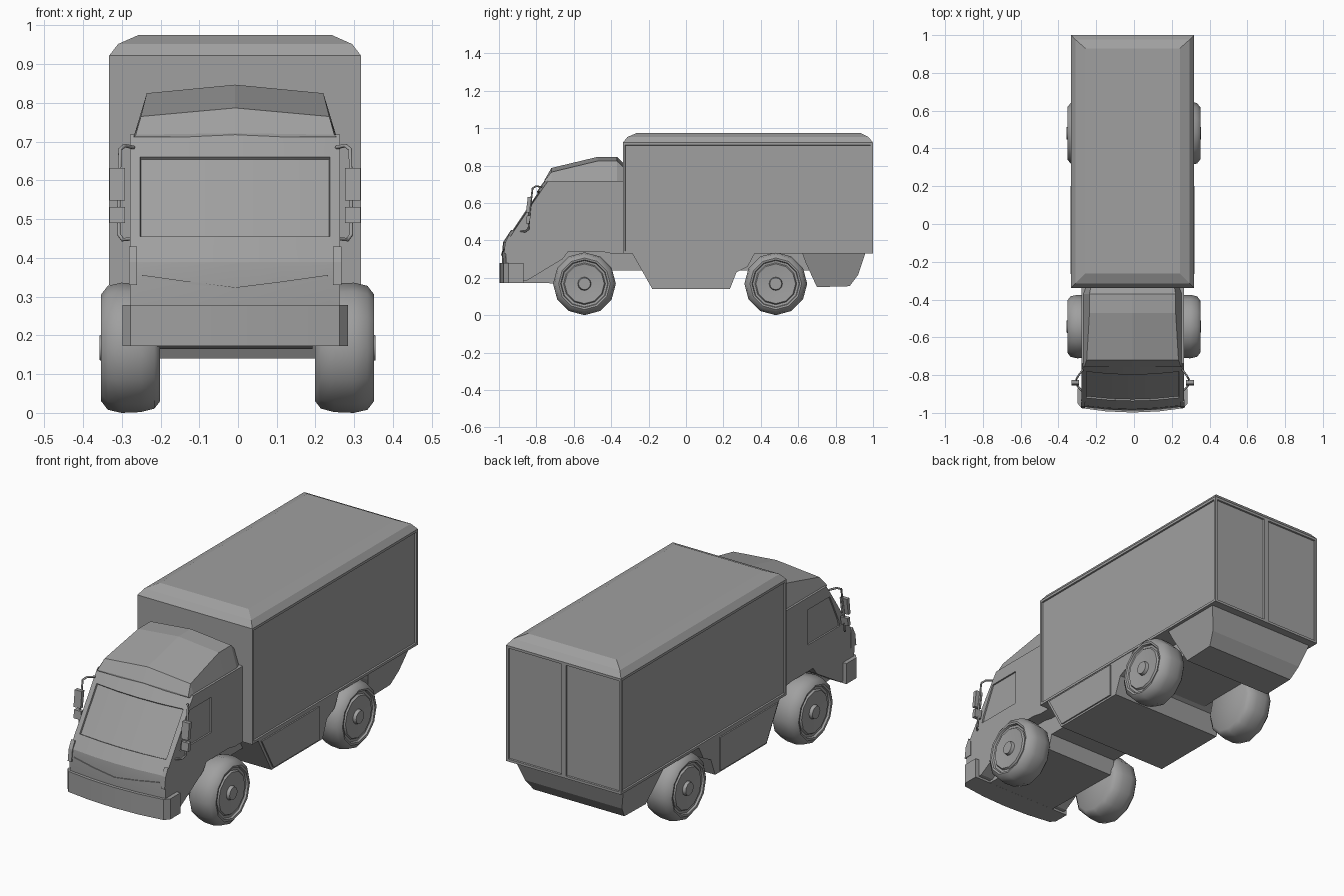
import bpy, bmesh, math

if "Cube" in bpy.data.objects:
    bpy.data.objects.remove(bpy.data.objects["Cube"])

grey = bpy.data.materials.new("plain grey")
grey.diffuse_color = (0.35, 0.35, 0.35, 1)
grey.use_nodes = True
grey.node_tree.nodes["Principled BSDF"].inputs["Base Color"].default_value = grey.diffuse_color
CX = -0.0075  # body centre line


def finish(name, bm, loc=(CX, 0, 0), smooth=None):
    """Turn a bmesh into a named object."""
    bmesh.ops.recalc_face_normals(bm, faces=bm.faces[:])
    me = bpy.data.meshes.new(name)
    bm.to_mesh(me)
    bm.free()
    me.materials.append(grey)
    ob = bpy.data.objects.new(name, me)
    ob.location = loc
    bpy.context.collection.objects.link(ob)
    if smooth:
        bpy.ops.object.select_all(action='DESELECT')
        ob.select_set(True)
        bpy.context.view_layer.objects.active = ob
        bpy.ops.object.shade_smooth_by_angle(angle=math.radians(smooth))
    return ob


def loft(rings, cap=True):
    """Skin closed rings of equal length; returns bmesh and vertex rows."""
    bm = bmesh.new()
    rows = [[bm.verts.new(p) for p in r] for r in rings]
    n = len(rows[0])
    for a, b in zip(rows, rows[1:]):
        for i in range(n):
            j = (i + 1) % n
            bm.faces.new((a[i], a[j], b[j], b[i]))
    if cap:
        bm.faces.new(rows[0])
        bm.faces.new(rows[-1])
    return bm, rows


def prism(name, pts, x0, x1):
    """Extrude a (y, z) outline from x0 to x1."""
    bm, _ = loft([[(x, y, z) for y, z in pts] for x in (x0, x1)])
    return finish(name, bm)


# Cargo box with chamfered roof, recessed side panels and two rear doors
levels = [(0.325, -0.338, 1.0, 0.33), (0.325, -0.338, 1.0, 0.922),
          (0.302, -0.314, 0.976, 0.952), (0.25, -0.262, 0.93, 0.975)]
bm, _ = loft([[(-h, a, z), (h, a, z), (h, b, z), (-h, b, z)] for h, a, b, z in levels])
bmesh.ops.recalc_face_normals(bm, faces=bm.faces[:])
bmesh.ops.bisect_plane(bm, geom=bm.verts[:] + bm.edges[:] + bm.faces[:],
                       plane_co=(0, 0, 0), plane_no=(1, 0, 0))
panels = [f for f in bm.faces if abs(f.normal.x) > 0.99 or f.normal.y > 0.99]
bmesh.ops.inset_individual(bm, faces=panels, thickness=0.018, depth=0)
bmesh.ops.inset_individual(bm, faces=panels, thickness=0.002, depth=-0.008)
finish("cargo_box", bm)

# Cab: side profile swept across the width with a bowed front
profile = [(-0.975, 0.18), (-0.985, 0.33), (-0.978, 0.39), (-0.936, 0.455),
           (-0.798, 0.66), (-0.757, 0.718), (-0.338, 0.718), (-0.338, 0.33),
           (-0.40, 0.33), (-0.45, 0.34), (-0.63, 0.34), (-0.66, 0.30), (-0.85, 0.185)]
rings = []
for x in (-0.271, -0.245, -0.12, 0, 0.12, 0.245, 0.271):
    t = abs(x) / 0.271
    ring = []
    for i, (y, z) in enumerate(profile):
        if i < 6:
            y += 0.02 * t * t
        if i == 1:
            z = 0.315 + 0.035 * t
        ring.append((x, y, z))
    rings.append(ring)
bm, rows = loft(rings)
bmesh.ops.recalc_face_normals(bm, faces=bm.faces[:])
screen = [f for f in bm.faces if len(f.verts) == 4
          and all(0.45 < v.co.z < 0.67 and abs(v.co.x) < 0.25 for v in f.verts)]
bmesh.ops.inset_region(bm, faces=screen, thickness=0.002, depth=-0.008)
cab = finish("cab", bm, smooth=20)

# Side window recesses
window = [(-0.845, 0.475), (-0.835, 0.51), (-0.765, 0.655), (-0.59, 0.655), (-0.59, 0.475)]
for s, side in ((-1, "left"), (1, "right")):
    cutter = prism(side + "_window_cutter", window, s * 0.263, s * 0.30)
    cutter.hide_render = True
    cutter.hide_viewport = True
    mod = cab.modifiers.new(side + "_window", 'BOOLEAN')
    mod.object = cutter
    mod.operation = 'DIFFERENCE'
    mod.solver = 'EXACT'

# Roof fairing: y, base half width, top half width, side height, ridge height
sections = [(-0.757, 0.262, 0.256, 0.718, 0.722), (-0.72, 0.262, 0.243, 0.765, 0.787),
            (-0.47, 0.262, 0.228, 0.825, 0.847), (-0.37, 0.262, 0.228, 0.825, 0.847),
            (-0.338, 0.25, 0.222, 0.795, 0.815)]
bm, _ = loft([[(-b, y, 0.712), (-t, y, zs), (0, y, zc), (t, y, zs), (b, y, 0.712)]
              for y, b, t, zs, zc in sections])
finish("roof_fairing", bm)

# Front bumper wrapping the corners
plan = [(-0.291, -0.87), (-0.291, -0.95), (-0.27, -0.975), (-0.14, -0.992), (0, -0.998),
        (0.14, -0.992), (0.27, -0.975), (0.291, -0.95), (0.291, -0.87)]
bm, _ = loft([[(x, y, z) for x, y in plan] for z in (0.173, 0.278)])
finish("front_bumper", bm, smooth=20)

# Grille slot strips and headlights
for s, side in ((-1, "left"), (1, "right")):
    bm, _ = loft([[(s * x, y + d, z + e) for d, e in
                   ((0, 0), (0.008, 0), (0.008, 0.006), (0, 0.006))]
                  for x, y, z in ((0, -0.988, 0.318), (0.12, -0.984, 0.333), (0.24, -0.972, 0.35))])
    finish(side + "_grille_strip", bm)
    prism(side + "_headlight", [(-0.974, 0.33), (-0.966, 0.39), (-0.945, 0.43),
                                (-0.93, 0.41), (-0.93, 0.33)], s * 0.253, s * 0.274)

# Underbody: belly under the cab, side skirts, axle tunnel
prism("cab_belly", [(-0.96, 0.175), (-0.42, 0.165), (-0.37, 0.34), (-0.96, 0.34)], -0.2, 0.2)
prism("chassis_rail", [(-0.42, 0.24), (0.75, 0.24), (0.75, 0.335), (-0.42, 0.335)], -0.2, 0.2)
prism("skirt", [(-0.29, 0.335), (-0.18, 0.14), (0.235, 0.14), (0.27, 0.23),
                (0.33, 0.26), (0.37, 0.335)], -0.322, 0.322)
for s, side in ((-1, "left"), (1, "right")):
    prism(side + "_skirt_panel", [(-0.265, 0.32), (-0.17, 0.15), (0.2, 0.15), (0.2, 0.32)],
          s * 0.321, s * 0.329)

# Tail underbody, narrowing toward the bottom
tail = [(0.62, 0.335), (0.64, 0.28), (0.70, 0.15), (0.875, 0.155), (0.92, 0.215), (0.96, 0.335)]
bm, _ = loft([[(s * (0.255 + 0.055 * (z - 0.15) / 0.185), y, z) for y, z in tail] for s in (-1, 1)])
finish("tail_underbody", bm)

# Wheels: lathed (x, radius) profile
tyre = [(0.0, 0.0), (0.0, 0.138), (0.015, 0.157), (0.05, 0.166), (0.10, 0.168), (0.135, 0.16),
        (0.152, 0.138), (0.150, 0.128), (0.140, 0.124), (0.138, 0.112), (0.147, 0.106),
        (0.140, 0.04), (0.140, 0.036), (0.156, 0.032), (0.156, 0.0)]
SIDES = 12
for s, side in ((-1, "left"), (1, "right")):
    for y, end in ((-0.543, "front"), (0.48, "rear")):
        rings = [[(s * x, r * math.sin(a), r * math.cos(a)) for a in
                  [2 * math.pi * k / SIDES for k in range(SIDES)]] for x, r in tyre]
        bm, _ = loft(rings, cap=False)
        bmesh.ops.remove_doubles(bm, verts=bm.verts[:], dist=1e-5)
        finish(f"{end}_{side}_wheel", bm, (s * 0.2 - 0.001, y, 0.168), smooth=40)

# Mirrors: bent tube arm with a large and a small housing
arm = [(0.262, -0.77, 0.685), (0.285, -0.80, 0.69), (0.297, -0.82, 0.68), (0.30, -0.835, 0.56),
       (0.30, -0.842, 0.46), (0.29, -0.86, 0.447), (0.262, -0.89, 0.45)]
for s, side in ((-1, "left"), (1, "right")):
    cu = bpy.data.curves.new(side + "_mirror_arm", 'CURVE')
    cu.dimensions = '3D'
    cu.bevel_depth = 0.005
    cu.bevel_resolution = 1
    sp = cu.splines.new('POLY')
    sp.points.add(len(arm) - 1)
    for p, (x, y, z) in zip(sp.points, arm):
        p.co = (s * x, y, z, 1)
    cu.materials.append(grey)
    ob = bpy.data.objects.new(side + "_mirror_arm", cu)
    ob.location.x = CX
    bpy.context.collection.objects.link(ob)
    for name, z0, z1, lean in (("upper", 0.548, 0.632, 0.01), ("lower", 0.49, 0.532, 0.005)):
        prism(f"{side}_{name}_mirror", [(-0.856, z0), (-0.856 + lean, z1),
                                        (-0.835 + lean, z1), (-0.838, z0)], s * 0.284, s * 0.324)
